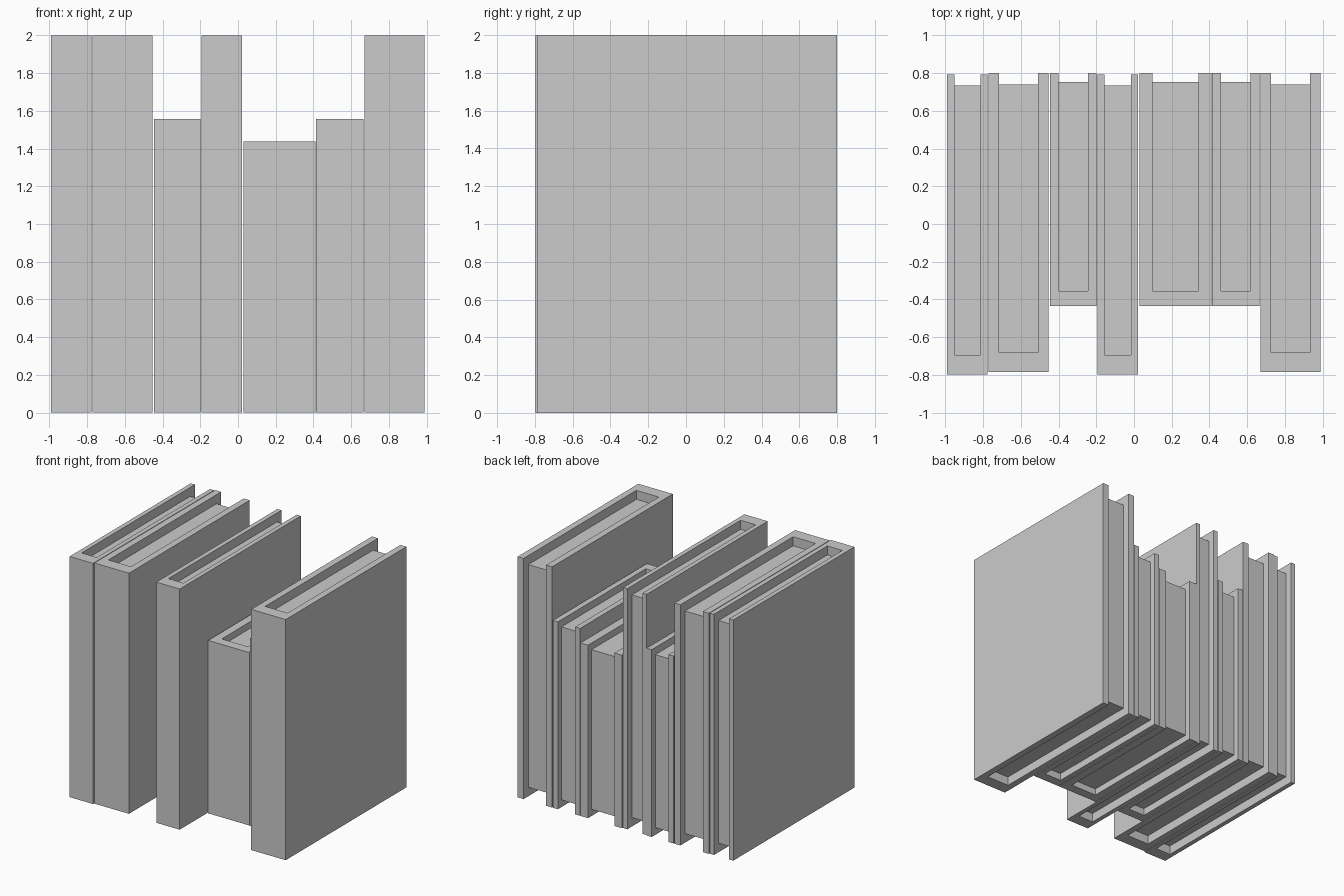
import bpy, bmesh

if "Cube" in bpy.data.objects:
    bpy.data.objects.remove(bpy.data.objects["Cube"])


def prism(name, outline, z0, z1):
    """Extrude a closed plan outline from z0 up to z1."""
    bm = bmesh.new()
    face = bm.faces.new([bm.verts.new((x, y, z0)) for x, y in outline])
    top = bmesh.ops.extrude_face_region(bm, geom=[face])["geom"]
    verts = [g for g in top if isinstance(g, bmesh.types.BMVert)]
    bmesh.ops.translate(bm, vec=(0, 0, z1 - z0), verts=verts)
    bmesh.ops.recalc_face_normals(bm, faces=bm.faces)
    mesh = bpy.data.meshes.new(name)
    bm.to_mesh(mesh)
    bm.free()
    ob = bpy.data.objects.new(name, mesh)
    bpy.context.collection.objects.link(ob)
    return ob


def book(name, x0, width, size):
    front, back, height, board, spine, inset_y, inset_z = size
    x1 = x0 + width
    a, b, s = x0 + board, x1 - board, front + spine
    # U-shaped cover: two boards joined by the spine
    prism(name + "_cover", [(x0, front), (x1, front), (x1, back), (b, back),
                            (b, s), (a, s), (a, back), (x0, back)], 0, height)
    # page block recessed at top, bottom and fore edge
    e = back - inset_y
    prism(name + "_pages", [(a, s), (b, s), (b, e), (a, e)],
          inset_z, height - inset_z)


# front, back, height, board thickness, spine thickness, page insets
THIN = (-0.797, 0.793, 2.0, 0.038, 0.103, 0.06, 0.075)
TALL = (-0.785, 0.80, 2.0, 0.055, 0.104, 0.062, 0.075)
SHORT = (-0.435, 0.80, 1.557, 0.046, 0.08, 0.047, 0.06)
WIDE = (-0.435, 0.80, 1.437, 0.069, 0.08, 0.047, 0.055)

row = [(-0.99, 0.215, THIN), (-0.77, 0.317, TALL), (-0.446, 0.247, SHORT),
       (-0.193, 0.215, THIN), (0.03, 0.38, WIDE), (0.414, 0.25, SHORT),
       (0.671, 0.317, TALL)]
for i, (x, w, size) in enumerate(row, 1):
    book(f"book_{i}", x, w, size)
